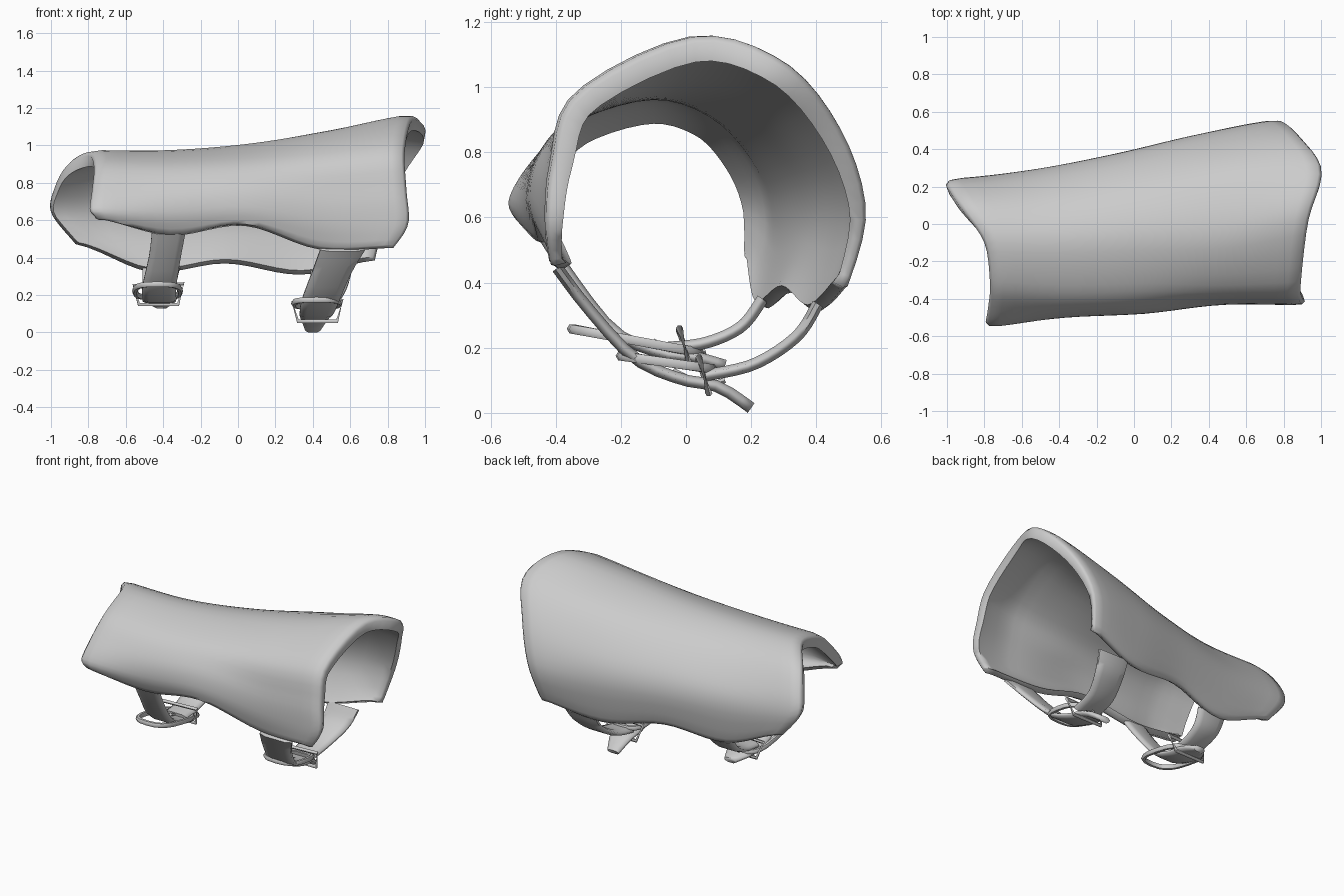
import bpy, bmesh, math
from mathutils import Vector

if "Cube" in bpy.data.objects:
    bpy.data.objects.remove(bpy.data.objects["Cube"])

grey = bpy.data.materials.new("plain grey")
grey.diffuse_color = (0.6, 0.6, 0.6, 1)
grey.use_nodes = True
grey.node_tree.nodes["Principled BSDF"].inputs["Base Color"].default_value = grey.diffuse_color


def finish(name, verts, faces, angle=60):
    me = bpy.data.meshes.new(name)
    me.from_pydata(verts, [], faces)
    bm = bmesh.new()
    bm.from_mesh(me)
    bmesh.ops.recalc_face_normals(bm, faces=bm.faces)
    bm.to_mesh(me)
    bm.free()
    ob = bpy.data.objects.new(name, me)
    bpy.context.collection.objects.link(ob)
    me.materials.append(grey)
    bpy.ops.object.select_all(action='DESELECT')
    bpy.context.view_layer.objects.active = ob
    ob.select_set(True)
    bpy.ops.object.shade_smooth_by_angle(angle=math.radians(angle))
    return ob


def spline(pts, t):
    """Smooth curve through pts, t in 0..1."""
    n = len(pts) - 1
    i = min(int(t * n), n - 1)
    f = t * n - i
    p = [Vector(pts[max(0, min(n, i + k))]) for k in (-1, 0, 1, 2)]
    return 0.5 * (2 * p[1] + (p[2] - p[0]) * f + (2 * p[0] - 5 * p[1] + 4 * p[2] - p[3]) * f * f
                  + (3 * p[1] - p[0] - 3 * p[2] + p[3]) * f ** 3)


def grid_faces(rows, cols, wrap_r=False, wrap_c=False):
    return [(r * cols + c, r * cols + (c + 1) % cols,
             (r + 1) % rows * cols + (c + 1) % cols, (r + 1) % rows * cols + c)
            for r in range(rows if wrap_r else rows - 1)
            for c in range(cols if wrap_c else cols - 1)]


# Guard shell: (y, z) sections from narrow end to wide end, front edge over top to back edge
sections = [
    [(-.53, .60), (-.55, .66), (-.47, .78), (-.33, .91), (-.10, .975), (.08, .92), (.19, .79), (.24, .64), (.235, .47)],
    [(-.45, .51), (-.50, .63), (-.47, .77), (-.35, .90), (-.10, .975), (.10, .91), (.24, .75), (.29, .58), (.26, .32)],
    [(-.46, .565), (-.48, .66), (-.45, .79), (-.34, .92), (-.08, 1.01), (.16, .95), (.32, .78), (.375, .60), (.34, .365)],
    [(-.40, .44), (-.43, .58), (-.42, .75), (-.35, .94), (-.06, 1.08), (.25, 1.02), (.42, .82), (.48, .60), (.42, .305)],
    [(-.42, .45), (-.435, .58), (-.42, .77), (-.34, .99), (.02, 1.165), (.30, 1.09), (.48, .88), (.56, .62), (.50, .38)],
]
left_x = [-.76, -.79, -.78, -.77, -.80, -.91, -.98, -1.0, -.87]
right_x = [.83, .91, .90, .89, .93, 1.0, .89, .79, .73]
R, C = 25, 37


def shell_point(u, v):
    p = spline([spline(s, v) for s in sections], u)
    x0 = spline([(x, 0) for x in left_x], v).x
    x1 = spline([(x, 0) for x in right_x], v).x
    return Vector((x0 + (x1 - x0) * u, p.x, p.y))


outer = [shell_point(r / (R - 1), c / (C - 1)) for r in range(R) for c in range(C)]
inner = []
for i, p in enumerate(outer):
    r, c = divmod(i, C)
    du = outer[min(r + 1, R - 1) * C + c] - outer[max(r - 1, 0) * C + c]
    dv = outer[r * C + min(c + 1, C - 1)] - outer[r * C + max(c - 1, 0)]
    n = dv.cross(du).normalized()
    if n.dot(Vector((0, -.03, .6)) - Vector((0, p.y, p.z))) < 0:
        n = -n
    # Thin wall that thickens into a lip along every edge, most of all over the top
    end = max(0, 1 - min(r, R - 1 - r) / (R - 1) / .14)
    side = max(0, 1 - min(c, C - 1 - c) / (C - 1) / .09)
    arch = math.sin(math.pi * c / (C - 1))
    lip = .025 + .05 * arch if r > R / 2 else .045 + .03 * arch
    inner.append(p + n * (.012 + max(lip * end, .04 * side)))
# The rim is rounded by pulling the outer border in and adding a middle ring
border = ([(0, c) for c in range(C)] + [(r, C - 1) for r in range(1, R)]
          + [(R - 1, c) for c in range(C - 2, -1, -1)] + [(r, 0) for r in range(R - 2, 0, -1)])
verts = outer + inner
faces = grid_faces(R, C)
faces += [tuple(i + R * C for i in f) for f in faces]
base = len(verts)
for r, c in border:
    i = r * C + c
    j = min(max(r, 1), R - 2) * C + min(max(c, 1), C - 2)
    inward = (outer[j] - outer[i]).normalized() * .015
    verts.append(outer[i] * .65 + inner[i] * .35)
    verts[i] = outer[i] + inward + (inner[i] - outer[i]) * .1
    verts[i + R * C] = inner[i] + inward
n = len(border)
for k in range(n):
    a, b = [r * C + c for r, c in (border[k], border[(k + 1) % n])]
    ma, mb = base + k, base + (k + 1) % n
    faces += [(a, b, mb, ma), (ma, mb, b + R * C, a + R * C)]
finish("guard_shell", verts, faces, 80)


def strap(name, path, thick=.036, steps=14):
    """Flat band through (x, y, z, width) points, wide along x."""
    vs = []
    for k in range(steps + 1):
        t = k / steps
        p = spline(path, t)
        d = spline(path, min(t + .02, 1)) - spline(path, max(t - .02, 0))
        nrm = Vector((0, -d.z, d.y)).normalized() * thick / 2
        for a, b in ((-.5, .4), (-.3, 1), (.3, 1), (.5, .4), (.5, -.4), (.3, -1), (-.3, -1), (-.5, -.4)):
            vs.append(Vector((p.x + a * p.w, p.y, p.z)) + nrm * b)
    fs = grid_faces(steps + 1, 8, wrap_c=True)
    fs += [tuple(range(8)), tuple(range(steps * 8, steps * 8 + 8))]
    finish(name, vs, fs, 75)


def wire(name, pts, radius, closed=True, sides=6):
    """Tube along a list of points."""
    pts = [Vector(p) for p in pts]
    m, vs = len(pts), []
    for k, p in enumerate(pts):
        if closed:
            d = pts[(k + 1) % m] - pts[k - 1]
        else:
            d = pts[min(k + 1, m - 1)] - pts[max(k - 1, 0)]
        d.normalize()
        up = Vector((0, 0, 1)) if abs(d.z) < .8 else Vector((0, 1, 0))
        a = d.cross(up).normalized()
        b = d.cross(a)
        vs += [p + (a * math.cos(q) + b * math.sin(q)) * radius
               for q in (2 * math.pi * s / sides for s in range(sides))]
    fs = grid_faces(m, sides, closed, True)
    if not closed:
        fs += [tuple(range(sides)), tuple(range((m - 1) * sides, m * sides))]
    finish(name, vs, fs)


def buckle(side, x, front, back, frame_y, frame_z):
    """Oval loop, upright wire frame and prong around a strap."""
    c, h = (Vector(front) + Vector(back)) / 2, (Vector(back) - Vector(front)) / 2
    loop = []
    for k in range(20):
        a = 2 * math.pi * k / 20
        ca, sa = math.cos(a), math.sin(a)
        e = math.copysign(abs(ca) ** .7, ca)
        loop.append((x + .12 * math.copysign(abs(sa) ** .7, sa), c.x + h.x * e, c.y + h.y * e))
    wire(side + "_buckle_loop", loop, .016)
    y, z = frame_y, frame_z
    wire(side + "_buckle_frame", [(x - .13, y - .02, z + .05), (x + .14, y - .02, z + .06),
                                  (x + .11, y + .01, z - .05), (x - .10, y + .01, z - .05)], .011)
    wire(side + "_buckle_prong", [(x, y - .10, z + .02), (x, y, z - .03), (x, y + .06, z - .01)], .010, False)


# Narrow-end straps
strap("left_front_strap", [(-.37, -.435, .54, .18), (-.39, -.35, .41, .17), (-.42, -.22, .25, .18),
                           (-.42, -.08, .185, .18), (-.42, .03, .17, .17), (-.41, .12, .145, .08)])
strap("left_back_strap", [(-.41, .235, .35, .20), (-.42, .17, .265, .18), (-.42, .06, .215, .16), (-.42, -.06, .20, .16)])
buckle("left", -.43, (-.35, .258), (.04, .185), .00, .20)

# Wide-end straps
strap("right_front_strap", [(.56, -.395, .445, .24), (.50, -.30, .32, .21), (.44, -.16, .17, .20),
                            (.42, -.02, .105, .18), (.41, .10, .08, .15), (.40, .20, .015, .08)])
strap("right_back_strap", [(.50, .405, .335, .22), (.48, .34, .235, .20), (.44, .21, .15, .18), (.43, .06, .115, .17)])
buckle("right", .42, (-.20, .175), (.08, .135), .06, .11)
